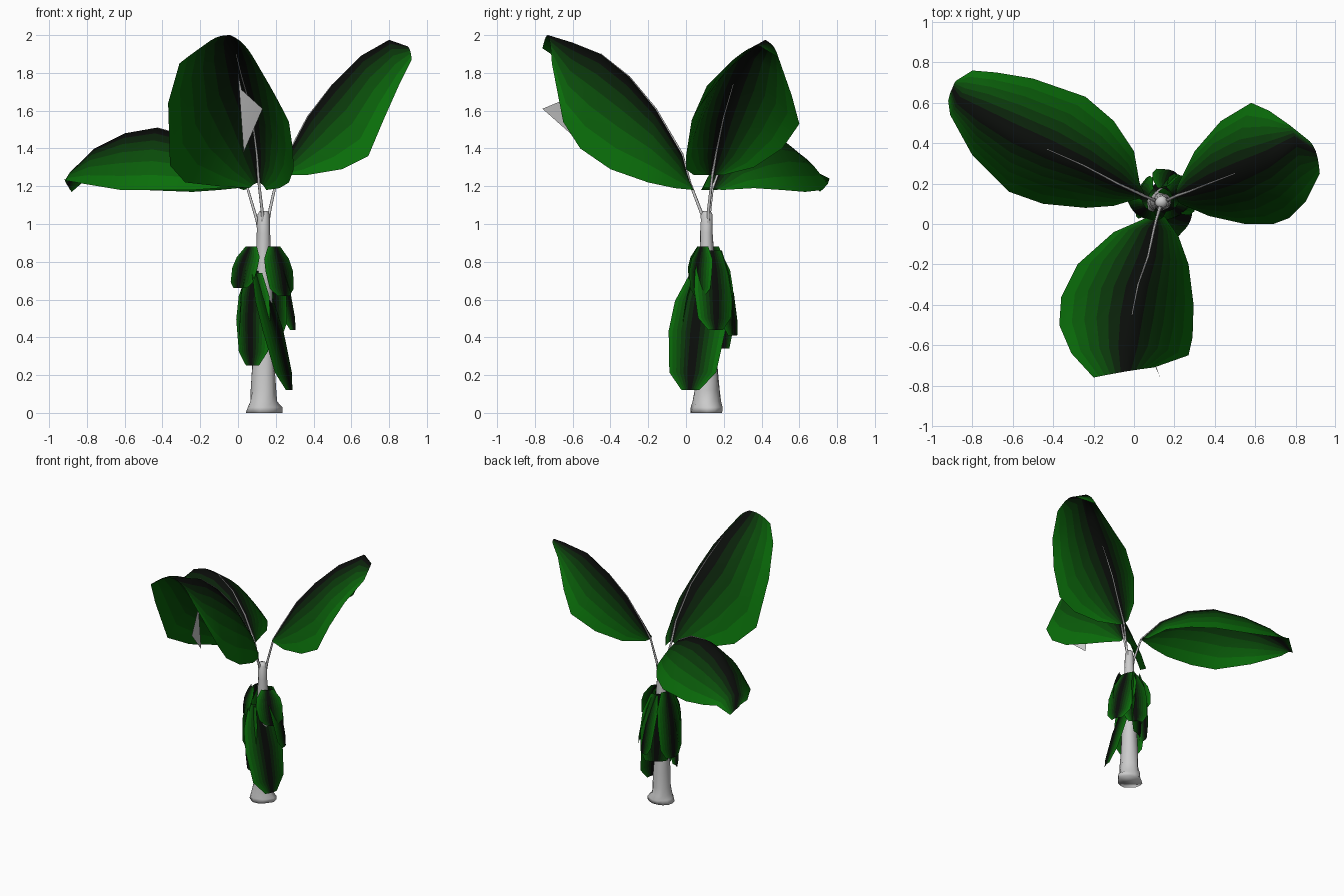
import bpy, bmesh, math, random
from mathutils import Vector as V

if "Cube" in bpy.data.objects:
    bpy.data.objects.remove(bpy.data.objects["Cube"])

random.seed(4)
HALF = 6  # strips on each side of a midrib


def material(name, col):
    m = bpy.data.materials.new(name)
    m.diffuse_color = (*col, 1)
    m.use_nodes = True
    m.node_tree.nodes["Principled BSDF"].inputs["Base Color"].default_value = m.diffuse_color
    return m


# Leaf colour runs from dark rib to green rim
GREENS = [material(f"leaf_green_{i}", (.003, .004 + .15 * (i / (HALF - 1)) ** 1.6, .003))
          for i in range(HALF)]


def make_object(name, bm, mats=()):
    me = bpy.data.meshes.new(name)
    bm.normal_update()
    bm.to_mesh(me)
    bm.free()
    for m in mats:
        me.materials.append(m)
    for p in me.polygons:
        p.use_smooth = True
    ob = bpy.data.objects.new(name, me)
    bpy.context.collection.objects.link(ob)
    return ob


def leaf(name, left, mid, right, bulge=0.12):
    """Blade lofted between two rims over a raised midrib."""
    bm = bmesh.new()
    rows = []
    for l, m, r in zip(left, mid, right):
        l, m, r = V(l), V(m), V(r)
        up = m - (l + r) / 2
        up = up.normalized() if up.length > 1e-5 else V((0, 0, 1))
        row = []
        for i in range(-HALF, HALF + 1):
            t = abs(i) / HALF
            edge = l if i < 0 else r
            p = m.lerp(edge, t) + up * bulge * (edge - m).length * math.sin(math.pi * t)
            row.append(bm.verts.new(p))
        rows.append(row)
    for a, b in zip(rows, rows[1:]):
        for i in range(2 * HALF):
            f = bm.faces.new((a[i], a[i + 1], b[i + 1], b[i]))
            f.material_index = max(HALF - 1 - i, i - HALF)
    return make_object(name, bm, GREENS)


def hanging_leaf(name, top, bottom, width, angle, blunt):
    """Limp blade draped down the trunk, facing outwards at an angle."""
    a = math.radians(angle)
    out, side = V((math.cos(a), math.sin(a), 0)), V((-math.sin(a), math.cos(a), 0))
    left, mid, right = [], [], []
    for t, w in ((0, .45), (.25, .9), (.5, 1), (.85, .75 + .25 * blunt), (1, .1 + .7 * blunt)):
        m = V(top).lerp(V(bottom), t) + out * 0.02 * math.sin(math.pi * t)
        s = side * width * w / 2
        drop = -out * 0.03 * w
        mid.append(m)
        left.append(m - s + drop)
        right.append(m + s + drop)
    leaf(name, left, mid, right, 0.06)


def stalk(name, pts, r0, r1):
    cu = bpy.data.curves.new(name, 'CURVE')
    cu.dimensions = '3D'
    cu.bevel_depth = 1
    cu.bevel_resolution = 1
    cu.use_fill_caps = True
    sp = cu.splines.new('POLY')
    sp.points.add(len(pts) - 1)
    for i, p in enumerate(pts):
        sp.points[i].co = (*p, 1)
        sp.points[i].radius = r0 + (r1 - r0) * i / (len(pts) - 1)
    ob = bpy.data.objects.new(name, cu)
    bpy.context.collection.objects.link(ob)


# Trunk: lumpy tapered stem with flared foot
bm = bmesh.new()
profile = ((0, .09), (.03, .082), (.06, .073), (.12, .067), (.25, .06), (.4, .053), (.55, .05),
           (.7, .045), (.85, .038), (.95, .034), (1.05, .030), (1.07, .02))
rings = []
for z, r in profile:
    ring = []
    for i in range(14):
        a = math.tau * i / 14
        k = r * random.uniform(0.9, 1.08)
        if z < .05 and i in (0, 1):  # root bump on the right
            k = .1
        ring.append(bm.verts.new((.135 + k * math.cos(a), .11 + k * math.sin(a), z)))
    rings.append(ring)
for a, b in zip(rings, rings[1:]):
    for i in range(14):
        j = (i + 1) % 14
        bm.faces.new((a[i], a[j], b[j], b[i]))
bm.faces.new(rings[0][::-1])
bm.faces.new(rings[-1])
make_object("trunk", bm)

# Front leaf
front_mid = [(.11, .02, 1.22), (.10, -.02, 1.37), (.07, -.16, 1.61), (.02, -.30, 1.78),
             (-.01, -.45, 1.90), (-.03, -.60, 1.96), (-.04, -.73, 2.0)]
leaf("front_leaf",
     [(.06, .03, 1.19), (-.1, -.04, 1.2), (-.28, -.2, 1.22), (-.36, -.36, 1.31),
      (-.37, -.50, 1.64), (-.31, -.64, 1.85), (-.2, -.76, 1.93)],
     front_mid,
     [(.15, .04, 1.18), (.22, -.06, 1.19), (.27, -.2, 1.22), (.295, -.40, 1.29),
      (.29, -.56, 1.4), (.27, -.65, 1.54), (.10, -.71, 1.85)])

# Right leaf
right_mid = [(.21, .14, 1.26), (.27, .16, 1.38), (.37, .2, 1.57), (.50, .25, 1.74),
             (.65, .32, 1.89), (.80, .42, 1.975), (.90, .36, 1.94)]
leaf("right_leaf",
     [(.23, .10, 1.26), (.37, .04, 1.26), (.55, .0, 1.29), (.69, .0, 1.36),
      (.77, .03, 1.55), (.85, .11, 1.73), (.92, .25, 1.87)],
     right_mid,
     [(.22, .2, 1.26), (.30, .36, 1.30), (.43, .51, 1.40), (.58, .60, 1.53),
      (.67, .56, 1.68), (.77, .49, 1.88), (.87, .41, 1.93)])

# Left leaf, arching over with a drooping tip
left_mid = [(.05, .14, 1.19), (-.08, .2, 1.35), (-.25, .29, 1.46), (-.43, .37, 1.51),
            (-.60, .45, 1.48), (-.76, .54, 1.40), (-.87, .61, 1.29), (-.90, .67, 1.2)]
leaf("left_leaf",
     [(.03, .19, 1.18), (.0, .36, 1.19), (-.1, .51, 1.18), (-.24, .63, 1.17),
      (-.5, .72, 1.18), (-.68, .75, 1.21), (-.80, .76, 1.24), (-.88, .71, 1.17)],
     left_mid,
     [(0, .12, 1.19), (-.1, .09, 1.19), (-.24, .08, 1.18), (-.45, .1, 1.18),
      (-.62, .16, 1.18), (-.80, .34, 1.21), (-.91, .54, 1.23), (-.92, .61, 1.24)])

# Leaf stalks from the crown along each midrib
for name, base, mid, n in (
        ("front_stalk", [(.135, .10, .86), (.13, .085, 1.05)], front_mid, 5),
        ("right_stalk", [(.14, .115, .9), (.17, .12, 1.08)], right_mid, 4),
        ("left_stalk", [(.125, .115, .9), (.10, .12, 1.02)], left_mid, 4)):
    stalk(name, base + mid[:n], .010, .002)

# Torn stalk scrap under the front leaf
bm = bmesh.new()
v = [bm.verts.new(p) for p in ((0, -.50, 1.80), (.03, -.50, 1.38), (.13, -.76, 1.61),
                               (.02, -.52, 1.71))]
bm.faces.new((v[0], v[1], v[3]))
bm.faces.new((v[3], v[1], v[2]))
make_object("stalk_scrap", bm)

# Withered leaves hanging round the trunk: top, bottom, width, facing, bluntness
for i, args in enumerate((
        ((.11, .09, .75), (.28, .02, .12), .32, -20, .3),
        ((.08, .06, .74), (.07, .02, .25), .22, 235, .4),
        ((.07, .13, .88), (.01, .14, .38), .22, 165, .6),
        ((.12, .17, .86), (.12, .20, .34), .24, 125, .8),
        ((.19, .14, .86), (.30, .16, .44), .22, 20, .4),
        ((.16, .17, .85), (.20, .26, .41), .19, 60, .6),
        ((.20, .08, .88), (.25, .06, .62), .19, -50, .5),
        ((.06, .08, .88), (.0, .06, .66), .19, 225, .6))):
    hanging_leaf(f"hanging_leaf_{i + 1}", *args)
